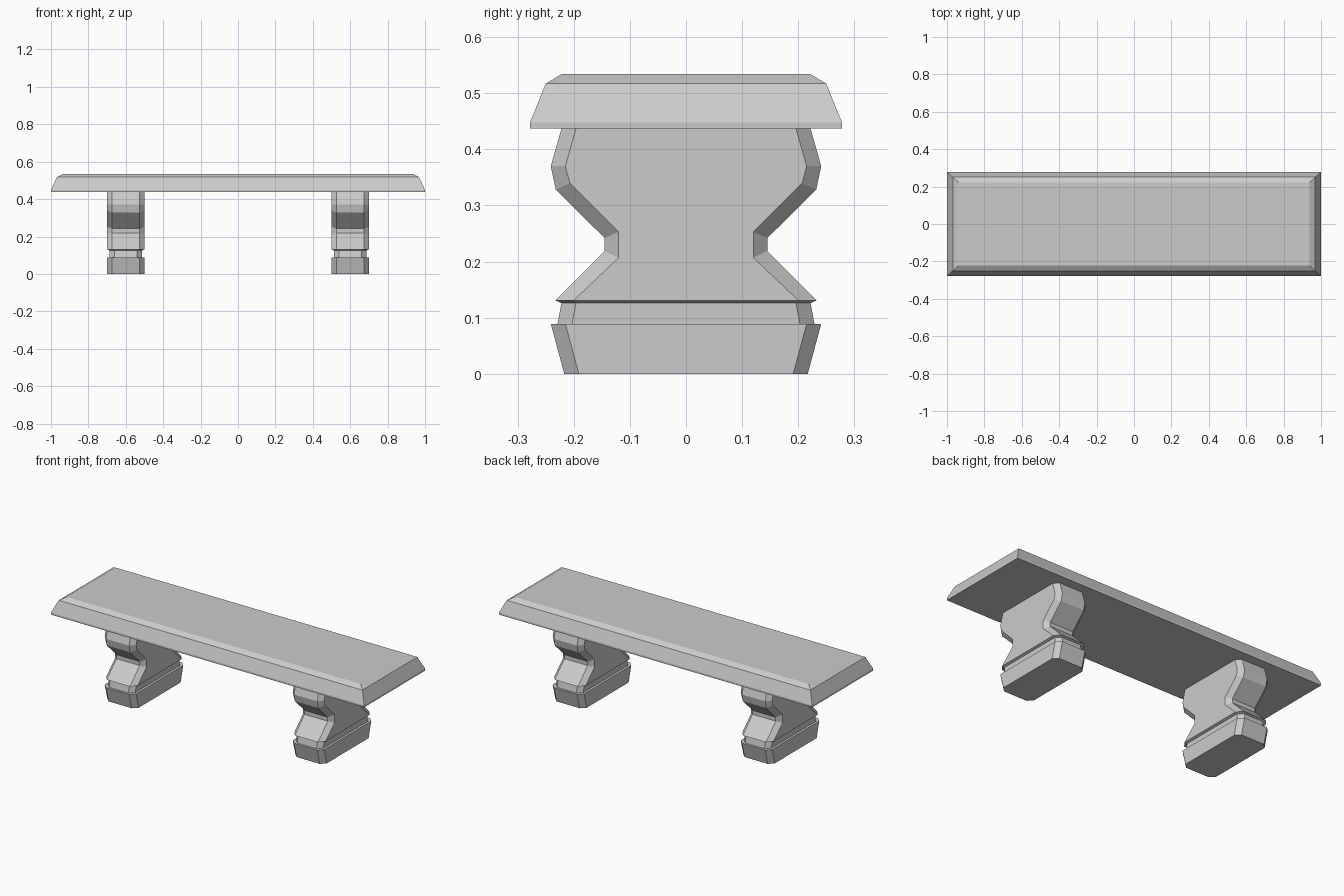
import bpy, bmesh

if "Cube" in bpy.data.objects:
    bpy.data.objects.remove(bpy.data.objects["Cube"])


def loft(name, rings, x=0.0):
    """Skin a stack of equal-length rings and cap both ends."""
    bm = bmesh.new()
    loops = [[bm.verts.new(p) for p in ring] for ring in rings]
    n = len(loops[0])
    for a, b in zip(loops, loops[1:]):
        for i in range(n):
            j = (i + 1) % n
            bm.faces.new((a[i], a[j], b[j], b[i]))
    bm.faces.new(loops[0][::-1])
    bm.faces.new(loops[-1])
    bmesh.ops.recalc_face_normals(bm, faces=bm.faces)
    mesh = bpy.data.meshes.new(name)
    bm.to_mesh(mesh)
    bm.free()
    obj = bpy.data.objects.new(name, mesh)
    obj.location.x = x
    bpy.context.collection.objects.link(obj)
    return obj


def rectangle(hx, hy, z):
    return [(-hx, -hy, z), (hx, -hy, z), (hx, hy, z), (-hx, hy, z)]


def chamfered(hx, yo, zo, yi, zi, c=0.026):
    """Octagonal ring: end edges at (yo, zo), broad side edges at (yi, zi)."""
    k = hx - c
    return [(-k, -yo, zo), (k, -yo, zo), (hx, -yi, zi), (hx, yi, zi),
            (k, yo, zo), (-k, yo, zo), (-hx, yi, zi), (-hx, -yi, zi)]


# Seat slab with two-step bevelled top edge
loft("seat", [rectangle(1.0, 0.278, 0.437), rectangle(1.0, 0.278, 0.448),
              rectangle(0.969, 0.25, 0.517), rectangle(0.938, 0.222, 0.534)])

# Leg profile: half width, end y, end z, side y, side z
LEG = [
    (0.100, 0.217, 0.000, 0.191, 0.000),
    (0.100, 0.241, 0.089, 0.215, 0.089),
    (0.087, 0.229, 0.089, 0.203, 0.089),   # groove
    (0.087, 0.222, 0.126, 0.196, 0.126),
    (0.100, 0.233, 0.131, 0.200, 0.131),
    (0.100, 0.145, 0.219, 0.120, 0.207),   # waist
    (0.100, 0.145, 0.242, 0.120, 0.253),
    (0.100, 0.232, 0.328, 0.207, 0.340),   # shoulder
    (0.100, 0.241, 0.370, 0.215, 0.370),
    (0.100, 0.222, 0.437, 0.196, 0.437),
]
for side, x in (("left", -0.6), ("right", 0.6)):
    loft(side + "_leg", [chamfered(*row) for row in LEG], x)
